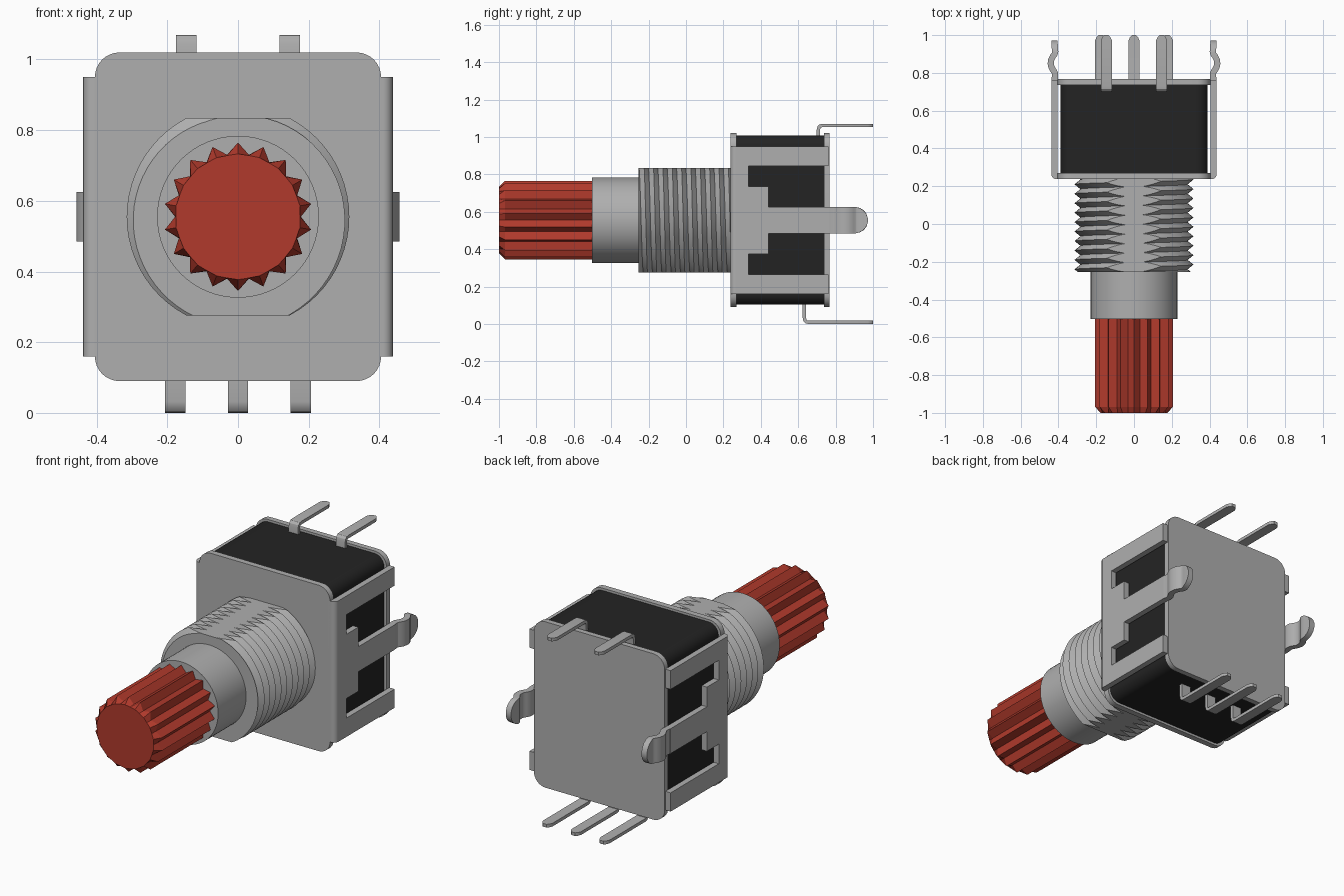
import bpy, bmesh, math
from mathutils import Vector

cube = bpy.data.objects.get("Cube")
if cube:
    bpy.data.objects.remove(cube)

CZ = 0.555  # height of the shaft axis


def material(name, rgb, rough=0.5):
    m = bpy.data.materials.new(name)
    m.use_nodes = True
    m.diffuse_color = (*rgb, 1)
    bsdf = m.node_tree.nodes["Principled BSDF"]
    bsdf.inputs["Base Color"].default_value = (*rgb, 1)
    bsdf.inputs["Roughness"].default_value = rough
    return m


GREY = material("grey metal", (0.43, 0.43, 0.43))
BLACK = material("black plastic", (0.017, 0.017, 0.017))
RED = material("red plastic", (0.44, 0.042, 0.025))


def finish(name, bm, mat, angle=30):
    bmesh.ops.recalc_face_normals(bm, faces=bm.faces)
    me = bpy.data.meshes.new(name)
    bm.to_mesh(me)
    bm.free()
    me.materials.append(mat)
    ob = bpy.data.objects.new(name, me)
    bpy.context.collection.objects.link(ob)
    bpy.ops.object.select_all(action='DESELECT')
    ob.select_set(True)
    bpy.context.view_layer.objects.active = ob
    bpy.ops.object.shade_smooth_by_angle(angle=math.radians(angle))
    return ob


def loft(name, rings, mat, angle=30):
    """Skin a row of equal point rings and cap both ends."""
    bm = bmesh.new()
    vs = [[bm.verts.new(p) for p in ring] for ring in rings]
    n = len(vs[0])
    for a, b in zip(vs, vs[1:]):
        for i in range(n):
            j = (i + 1) % n
            bm.faces.new((a[i], a[j], b[j], b[i]))
    bm.faces.new(vs[0])
    bm.faces.new(vs[-1])
    return finish(name, bm, mat, angle)


def ribbon(name, path, thick, place, mat):
    """Bent metal strip along (u, v, half_width) points."""
    rings = []
    for i, (u, v, w) in enumerate(path):
        p, q = path[max(i - 1, 0)], path[min(i + 1, len(path) - 1)]
        t = Vector((q[0] - p[0], q[1] - p[1])).normalized()
        nu, nv = -t.y * thick / 2, t.x * thick / 2
        rings.append([place(u + nu, v + nv, w), place(u + nu, v + nv, -w),
                      place(u - nu, v - nv, -w), place(u - nu, v - nv, w)])
    return loft(name, rings, mat)


def rounded_rect(hx, hz, r, y, seg=8):
    pts = []
    for k, (sx, sz) in enumerate([(1, 1), (-1, 1), (-1, -1), (1, -1)]):
        for i in range(seg + 1):
            a = math.pi / 2 * (k + i / seg)
            pts.append((sx * (hx - r) + r * math.cos(a), y,
                        CZ + sz * (hz - r) + r * math.sin(a)))
    return pts


def circle(r, y, n=64):
    return [(r * math.cos(2 * math.pi * i / n), y, CZ + r * math.sin(2 * math.pi * i / n))
            for i in range(n)]


def slab(name, hx, hz, r, y0, y1, mat):
    return loft(name, [rounded_rect(hx, hz, r, y) for y in (y0, y1)], mat)


# Housing and its two cover plates
slab("housing", 0.39, 0.452, 0.06, 0.26, 0.75, BLACK)
slab("front_plate", 0.405, 0.465, 0.07, 0.237, 0.27, GREY)
slab("back_plate", 0.405, 0.465, 0.07, 0.737, 0.768, GREY)

# Side brackets: three arms, a rounded fold to the front plate, and a snap lug
half = [(0.264, 0.395), (0.762, 0.395), (0.762, 0.29), (0.335, 0.29),
        (0.335, 0.18), (0.44, 0.18), (0.44, 0.07), (0.765, 0.07)]
outline = half + [(y, -z) for y, z in reversed(half)]
fold = [(0.39, 0.264), (0.39, 0.237)] + [
    (0.41 + 0.028 * math.sin(a), 0.265 - 0.028 * math.cos(a))
    for a in (math.pi / 2 * i / 6 for i in range(7))]
wave = [(0.421, 0.76), (0.418, 0.785), (0.419, 0.80), (0.428, 0.815), (0.437, 0.83),
        (0.441, 0.85), (0.438, 0.87), (0.429, 0.888), (0.420, 0.90), (0.417, 0.912),
        (0.419, 0.93), (0.420, 0.95), (0.421, 0.963), (0.421, 0.972)]


def lug_width(y):
    d = max(0.0, y - 0.903)
    return max(0.012, math.sqrt(max(0.0, 0.07 ** 2 - d * d)))


for s, side in ((1, "left"), (-1, "right")):
    loft(side + "_bracket",
         [[(s * x, y, CZ + z) for y, z in outline] for x in (0.405, 0.438)], GREY)
    loft(side + "_bracket_fold",
         [[(s * x, y, CZ + z) for x, y in fold] for z in (-0.395, 0.395)], GREY)
    ribbon(side + "_snap_lug", [(x, y, lug_width(y)) for x, y in wave], 0.033,
           lambda u, v, w: (s * u, v, CZ + w), GREY)


# Bent terminal pins with tapered tips
def pin(name, x, path):
    w = 0.029
    pts = [(y, z, w) for y, z in path]
    z = path[-1][1]
    pts += [(0.972, z, w), (0.99, z, 0.021), (1.0, z, 0.011)]
    ribbon(name, pts, 0.018, lambda u, v, k: (x + k, u, v), GREY)


for i, x in enumerate((-0.146, 0.146)):
    pin(f"top_pin_{i + 1}", x, [(0.708, 0.99), (0.708, 1.04), (0.711, 1.052),
                                (0.718, 1.059), (0.73, 1.061)])
for i, x in enumerate((-0.177, 0, 0.177)):
    pin(f"bottom_pin_{i + 1}", x, [(0.633, 0.12), (0.633, 0.032), (0.636, 0.019),
                                   (0.643, 0.011), (0.655, 0.009)])

# Threaded bushing: a helical tube trimmed at both ends and at two flats
PITCH, N, TURNS = 0.05, 64, 13
bm = bmesh.new()
grid = []
for j in range(2 * TURNS + 1):
    r = 0.315 if j % 2 else 0.284
    grid.append([bm.verts.new((r * math.cos(2 * math.pi * i / N),
                               -0.34 + PITCH * (j / 2 + 1 - i / N),
                               CZ + r * math.sin(2 * math.pi * i / N)))
                 for i in range(N)])
for j in range(2 * TURNS):
    for i in range(N - 1):
        bm.faces.new((grid[j][i], grid[j][i + 1], grid[j + 1][i + 1], grid[j + 1][i]))
    if j + 3 <= 2 * TURNS:  # join the end of one turn to the start of the next
        bm.faces.new((grid[j + 2][N - 1], grid[j][0], grid[j + 1][0], grid[j + 3][N - 1]))
for co, no in (((0, -0.255, 0), (0, -1, 0)), ((0, 0.245, 0), (0, 1, 0)),
               ((0, 0, CZ + 0.28), (0, 0, 1)), ((0, 0, CZ - 0.28), (0, 0, -1))):
    cut = bmesh.ops.bisect_plane(bm, geom=bm.verts[:] + bm.edges[:] + bm.faces[:],
                                 dist=1e-6, plane_co=co, plane_no=no, clear_outer=True)
    rim = [e for e in cut["geom_cut"] if isinstance(e, bmesh.types.BMEdge) and e.is_boundary]
    bmesh.ops.holes_fill(bm, edges=rim, sides=0)
finish("threaded_bushing", bm, GREY, 25)

# Smooth collar
loft("collar", [circle(0.229, y) for y in (-0.503, -0.25)], GREY)


# Splined shaft with 18 ridges and a chamfered tip
def star(tip, valley, y, teeth=18):
    return [((tip if i % 2 == 0 else valley) * math.sin(math.pi * i / teeth), y,
             CZ + (tip if i % 2 == 0 else valley) * math.cos(math.pi * i / teeth))
            for i in range(2 * teeth)]


loft("splined_shaft", [star(0.178, 0.176, -1.0), star(0.21, 0.178, -0.968),
                       star(0.21, 0.178, -0.49)], RED, 10)
